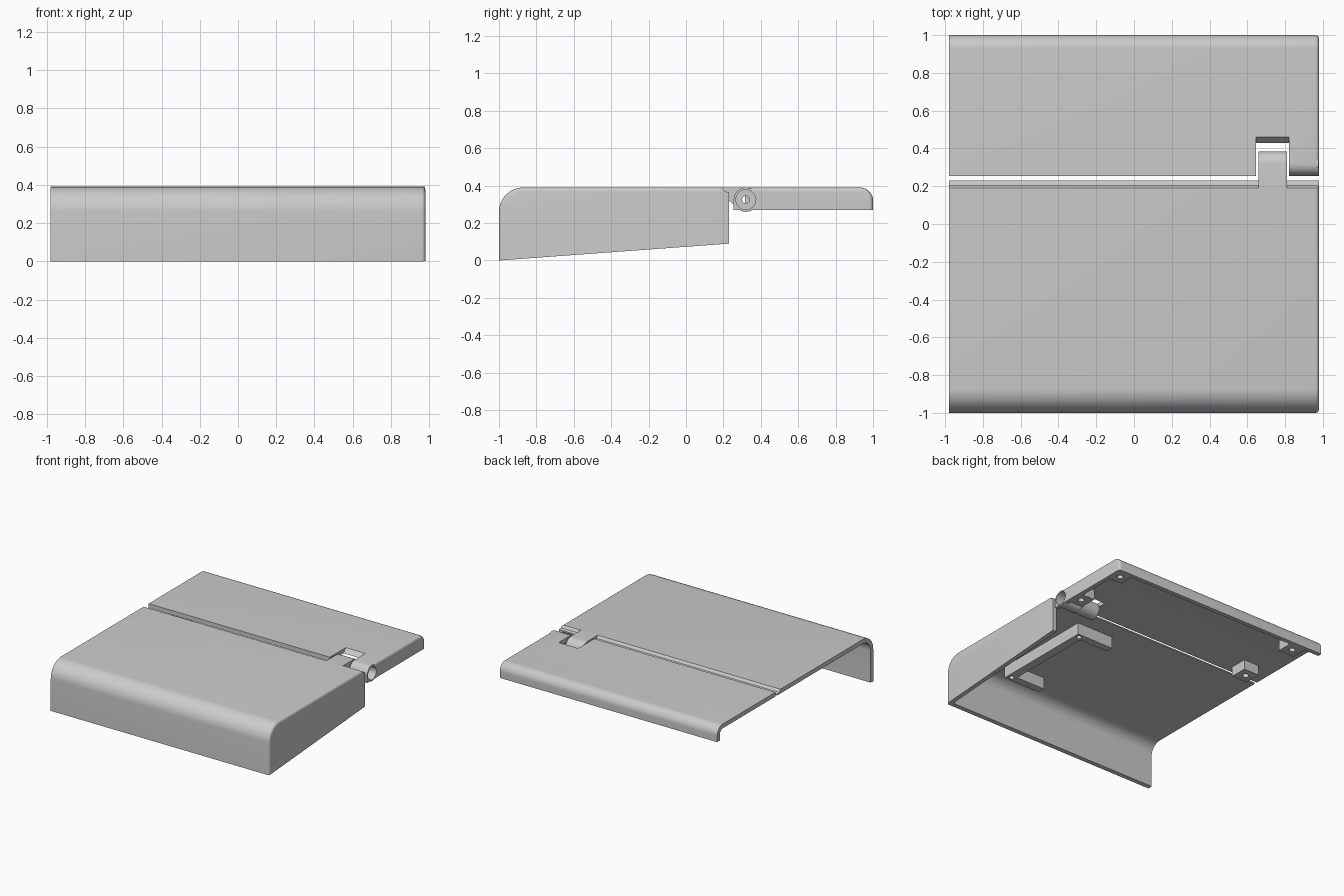
import bpy, bmesh, math
from mathutils import Matrix

cube = bpy.data.objects.get("Cube")
if cube:
    bpy.data.objects.remove(cube, do_unlink=True)

grey = bpy.data.materials.new("plain_grey")
grey.use_nodes = True
GREY = (0.6, 0.6, 0.6, 1)
grey.diffuse_color = GREY
grey.node_tree.nodes["Principled BSDF"].inputs["Base Color"].default_value = GREY

RIGHT, INNER, TOP, UNDER = 0.98, 0.945, 0.39, 0.355
HINGE_Y, HINGE_Z, HINGE_R = 0.32, 0.325, 0.065


def arc(cy, cz, r, a0, a1, n=12):
    """Points on an arc in the yz plane, angles in degrees."""
    steps = [math.radians(a0 + (a1 - a0) * i / n) for i in range(n + 1)]
    return [(cy + r * math.cos(a), cz + r * math.sin(a)) for a in steps]


def to_object(name, bm):
    bmesh.ops.recalc_face_normals(bm, faces=bm.faces)
    mesh = bpy.data.meshes.new(name)
    bm.to_mesh(mesh)
    bm.free()
    mesh.materials.append(grey)
    obj = bpy.data.objects.new(name, mesh)
    bpy.context.collection.objects.link(obj)
    return obj


def prism(name, profile, x0, x1, round_end=None):
    """Extrude a yz profile along x; round_end picks edges of the x1 end."""
    bm = bmesh.new()
    base = bm.faces.new([bm.verts.new((x0, y, z)) for y, z in profile])
    ext = bmesh.ops.extrude_face_region(bm, geom=[base])["geom"]
    bmesh.ops.translate(bm, vec=(x1 - x0, 0, 0),
                        verts=[v for v in ext if isinstance(v, bmesh.types.BMVert)])
    bmesh.ops.recalc_face_normals(bm, faces=bm.faces)
    if round_end:
        edges = [e for e in bm.edges
                 if all(abs(v.co.x - x1) < 1e-5 for v in e.verts)
                 and round_end((e.verts[0].co + e.verts[1].co) / 2)]
        bmesh.ops.bevel(bm, geom=edges, offset=0.02, segments=4,
                        profile=0.5, affect='EDGES')
    return to_object(name, bm)


def block(name, x0, x1, y0, y1, z0, z1):
    return prism(name, [(y0, z0), (y1, z0), (y1, z1), (y0, z1)], x0, x1)


def upright(x, y, z0, z1, r):
    bm = bmesh.new()
    bmesh.ops.create_cone(bm, cap_ends=True, segments=20, radius1=r, radius2=r,
                          depth=z1 - z0, matrix=Matrix.Translation((x, y, (z0 + z1) / 2)))
    return to_object("cutter", bm)


def cut(obj, cutter):
    """Subtract the cutter, bake the result and discard the cutter."""
    mod = obj.modifiers.new("cut", 'BOOLEAN')
    mod.operation, mod.solver, mod.object = 'DIFFERENCE', 'EXACT', cutter
    cutter.hide_render = True
    bpy.context.view_layer.update()
    graph = bpy.context.evaluated_depsgraph_get()
    mesh = bpy.data.meshes.new_from_object(obj.evaluated_get(graph))
    obj.modifiers.clear()
    obj.data = mesh
    bpy.data.objects.remove(cutter, do_unlink=True)


def rod(r, x0, x1, name="cutter"):
    return prism(name, arc(HINGE_Y, HINGE_Z, r, 0, 360, 32)[:-1], x0, x1)


# Front shell: deep rounded front, sloping foot, open left end
front = prism("front_shell",
              [(-1, 0)] + arc(-0.87, 0.26, 0.13, 180, 90)
              + [(0.19, TOP), (0.205, 0.37), (0.23, 0.365), (0.23, 0.09)],
              -RIGHT, RIGHT,
              lambda c: c.y < -0.99 and c.z > 0.05 or c.z > 0.1 and c.y < 0.19)
cut(front, prism("cutter",
                 [(-0.965, -0.1)] + arc(-0.87, 0.26, 0.095, 180, 90)
                 + [(0.3, UNDER), (0.3, -0.1)], -1.1, INNER))

# Rear lid: shallow, rounded back, open left end
rear = prism("rear_lid",
             [(0.255, 0.27), (0.255, TOP)] + arc(0.93, 0.32, 0.07, 90, 0) + [(1, 0.27)],
             -RIGHT, RIGHT, lambda c: c.z > 0.28 and c.y > 0.3)
cut(rear, prism("cutter",
                [(0.2, 0.2), (0.2, UNDER)] + arc(0.93, 0.32, 0.035, 90, 0) + [(0.965, 0.2)],
                -1.1, INNER))
# Slot for the hinge tab, rounded knuckle corner and bore through the side
cut(rear, prism("cutter", [(0.1, 0.2), (0.43, 0.2), (0.43, UNDER), (0.46, TOP),
                           (0.46, 0.6), (0.1, 0.6)], 0.645, 0.82))
cut(rear, prism("cutter", [(0.2, 0.5), (0.2, HINGE_Z)]
                + arc(HINGE_Y, HINGE_Z, HINGE_R, 180, 90) + [(HINGE_Y, 0.5)], 0.81, 1.1))
cut(rear, rod(0.053, 0.7, 1.1))

# Hinge: hollow knuckle on the lid, solid drilled tab on the front shell
knuckle = rod(HINGE_R, 0.82, 0.977, "hinge_knuckle")
cut(knuckle, rod(0.053, 0.7, 1.1))
tab = prism("hinge_tab", [(0.18, 0.36), (0.18, TOP)]
            + arc(HINGE_Y, HINGE_Z, HINGE_R, 90, -150, 24), 0.66, 0.81)
cut(tab, rod(0.02, 0.6, 0.9))

# Screw bosses under the lid
bosses = []
for label, x, y in (("rear_left", 0.9, 0.91), ("front_left", 0.9, 0.46),
                    ("rear_right", -0.78, 0.9), ("front_right", -0.76, 0.385)):
    boss = block("screw_boss_" + label, x - 0.07, x + 0.07, y - 0.07, y + 0.07, 0.275, 0.365)
    cut(boss, upright(x, y, 0.2, 0.34, 0.024))
    bosses.append(boss)

# U-shaped bracket under the front shell, with two screw holes
bracket = block("inner_bracket", 0.28, 0.61, -0.77, 0.08, 0.26, 0.365)
cut(bracket, block("cutter", 0.2, 0.54, -0.71, 0.02, 0.2, 0.4))
for y in (0.045, -0.735):
    cut(bracket, upright(0.572, y, 0.2, 0.33, 0.02))

# Smooth the rounded surfaces, keep the creases
for obj in [front, rear, knuckle, tab, bracket] + bosses:
    bpy.ops.object.select_all(action='DESELECT')
    obj.select_set(True)
    bpy.context.view_layer.objects.active = obj
    bpy.ops.object.shade_smooth_by_angle(angle=math.radians(30))
